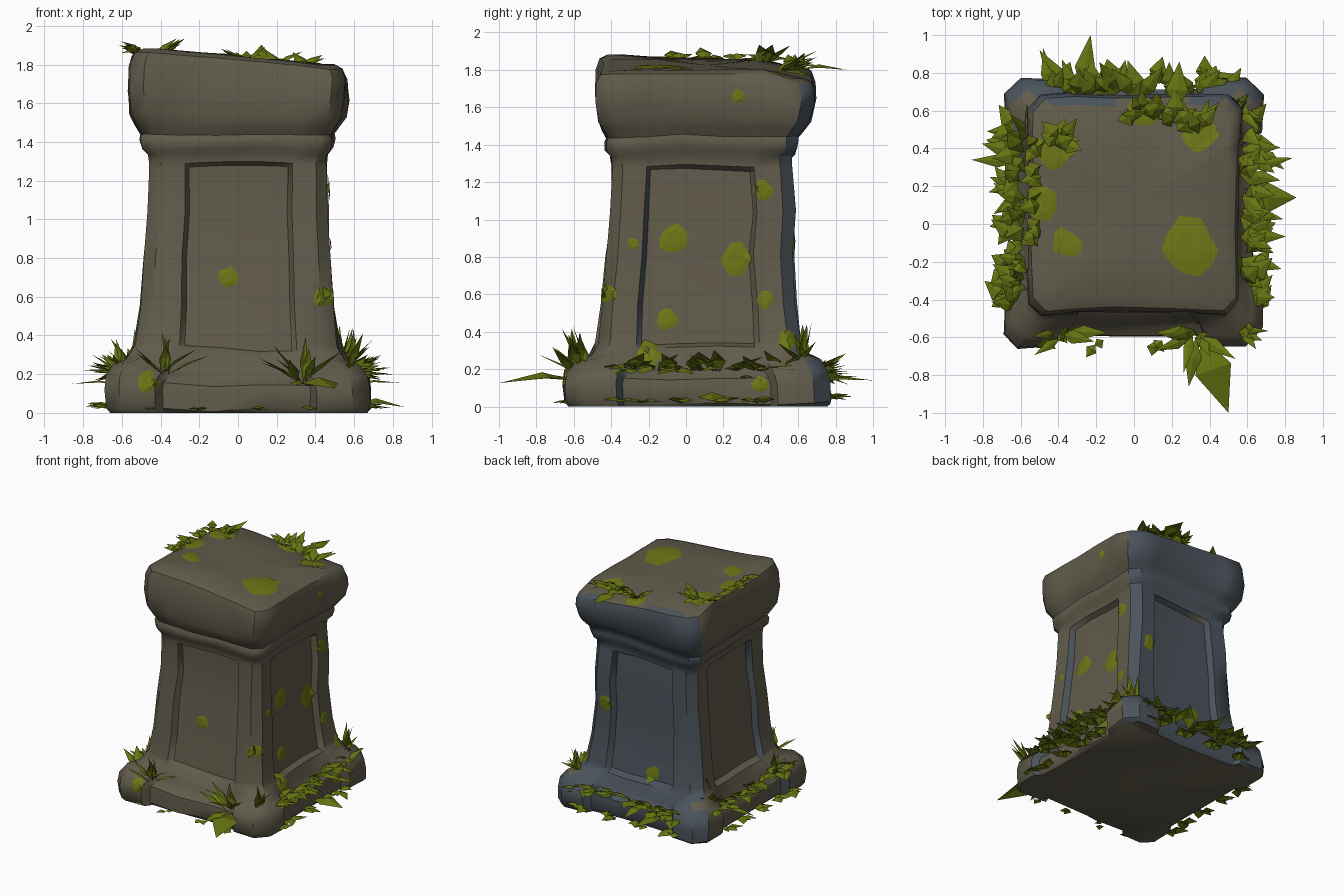
import bpy, bmesh, math, random
from mathutils import Vector, noise
from mathutils.bvhtree import BVHTree

if "Cube" in bpy.data.objects:
    bpy.data.objects.remove(bpy.data.objects["Cube"])

random.seed(7)


def material(name, rgb):
    m = bpy.data.materials.new(name)
    m.diffuse_color = (*rgb, 1)
    m.use_nodes = True
    m.node_tree.nodes["Principled BSDF"].inputs["Base Color"].default_value = m.diffuse_color
    return m


STONE = material("warm stone", (0.118, 0.105, 0.070))
BLUE = material("blue grey stone", (0.070, 0.087, 0.105))
MOSS = material("moss green", (0.150, 0.185, 0.008))
GRASS = material("grass green", (0.135, 0.175, 0.006))


def make_object(name, bm, mats):
    me = bpy.data.meshes.new(name)
    bm.to_mesh(me)
    ob = bpy.data.objects.new(name, me)
    bpy.context.collection.objects.link(ob)
    for m in mats:
        me.materials.append(m)
    return ob


# ---- stone pedestal: lofted chamfered square with recessed panels ----
# z, half width x, half width y, centre y, recess of side middles, drop of side middles
RINGS = [
    (0.00, .665, .69, .055, .05, 0), (0.03, .685, .71, .055, .05, 0),
    (0.12, .69, .715, .055, .055, 0), (0.19, .68, .705, .055, .05, .04),
    (0.25, .635, .66, .06, .05, .07), (0.275, .565, .59, .065, .0, .06),
    (0.34, .525, .55, .07, .0, .03), (0.36, .52, .545, .07, .045, .03),
    (0.55, .495, .52, .07, .045, 0), (0.80, .477, .50, .075, .045, 0),
    (1.05, .462, .485, .08, .045, 0), (1.27, .455, .475, .08, .04, 0),
    (1.29, .455, .475, .08, 0, 0), (1.34, .46, .48, .08, 0, 0),
    (1.37, .487, .508, .08, 0, 0), (1.42, .497, .515, .085, 0, 0),
    (1.445, .49, .51, .09, 0, 0), (1.49, .52, .54, .095, 0, 0),
    (1.54, .55, .57, .10, .005, 0), (1.65, .567, .585, .105, .01, 0),
    (1.76, .565, .58, .105, .005, 0), (1.81, .545, .56, .105, 0, 0),
    (1.83, .50, .515, .105, 0, 0), (1.83, .25, .26, .10, 0, 0),
]
TS = (-.87, -.60, -.55, -.2, .2, .55, .60, .87)


def warp(p):
    # worn surface and a sloping top
    q = p + noise.noise_vector(p * 2.6) * 0.026 + noise.noise_vector(p * 6) * 0.008
    k = min(1, max(0, (p.z - 1.5) / 0.3))
    q.z += k * (-0.065 * p.x - 0.02 * p.y)
    if p.z > 1.7 and p.y > 0.55:
        q.z -= 0.035
    if p.z < 0.01:
        q.z = 0
    return q


bm = bmesh.new()
loops = []
for z, hx, hy, cy, rec, drop in RINGS:
    loop = []
    for side in range(4):
        c, s = [(0, -1), (1, 0), (0, 1), (-1, 0)][side]
        for t in TS:
            inner = abs(t) < .58
            out = 1.0
            x = (c * out - s * t) * hx
            y = (s * out + c * t) * hy
            if inner:
                x -= c * rec
                y -= s * rec
            zz = z - (drop if inner else drop * .6 if abs(t) < .7 else 0)
            loop.append(bm.verts.new(warp(Vector((x, y + cy, zz)))))
    loops.append(loop)
n = len(loops[0])
for a, b in zip(loops, loops[1:]):
    for i in range(n):
        j = (i + 1) % n
        bm.faces.new((a[i], a[j], b[j], b[i]))
bm.faces.new(loops[0][::-1])
mid = bm.verts.new(warp(Vector((0, .1, 1.83))))
for i in range(n):
    bm.faces.new((loops[-1][i], loops[-1][(i + 1) % n], mid))
bmesh.ops.recalc_face_normals(bm, faces=bm.faces)
bm.normal_update()
for f in bm.faces:  # rear faces are bluish
    f.material_index = 1 if f.normal.y > 0.42 else 0
tree = BVHTree.FromBMesh(bm)
stone = make_object("stone_pedestal", bm, (STONE, BLUE))
bpy.context.view_layer.objects.active = stone
stone.select_set(True)
bpy.ops.object.shade_smooth_by_angle(angle=math.radians(42))

# ---- moss patches: thin irregular discs laid on the stone ----
moss = bmesh.new()


def patch(side, u, v, r):
    nrm = {"front": (0, -1, 0), "back": (0, 1, 0), "right": (1, 0, 0),
           "left": (-1, 0, 0), "top": (0, 0, 1)}[side]
    nrm = Vector(nrm)
    ua = Vector((0, 1, 0)) if side in ("right", "left") else Vector((1, 0, 0))
    va = Vector((0, 1, 0)) if side == "top" else Vector((0, 0, 1))

    def drape(du, dv, off, ref=None):
        o = ua * (u + du) + va * (v + dv)
        hit = tree.ray_cast(o + nrm * 3, -nrm)[0]
        d = hit.dot(nrm) if hit else ref
        if ref is not None and abs(d - ref) > 0.1:
            d = ref
        return moss.verts.new(o + nrm * (d + off))

    c = drape(0, 0, 0.009)
    ref = c.co.dot(nrm)
    k = 10
    rings = [[], []]
    for i in range(k):
        a = i * math.tau / k
        rr = r * random.uniform(.75, 1.2)
        for q, (s, off) in enumerate(((.55, .009), (1, .004))):
            rings[q].append(drape(math.cos(a) * rr * s, math.sin(a) * rr * s, off, ref))
    for i in range(k):
        j = (i + 1) % k
        for f in ((c, rings[0][i], rings[0][j]),
                  (rings[0][i], rings[1][i], rings[1][j], rings[0][j])):
            f = moss.faces.new(f)
            f.normal_update()
            if f.normal.dot(nrm) < 0:
                f.normal_flip()


for p in (("front", -.05, .70, .06), ("front", .43, .60, .045), ("front", -.47, .16, .06),
          ("right", -.07, .90, .085), ("right", .27, .79, .085), ("right", .41, 1.16, .055),
          ("right", -.10, .47, .055), ("right", -.41, .60, .045), ("right", .28, 1.66, .04),
          ("right", .42, .57, .045), ("right", -.28, .87, .035), ("right", .54, .36, .05),
          ("right", -.2, .28, .08), ("right", .4, .12, .05),
          ("top", .30, -.14, .16), ("top", -.36, -.10, .08), ("top", .35, .47, .09),
          ("top", -.42, .38, .10), ("top", -.48, .12, .09), ("top", .05, .6, .08),
          ("back", .33, .85, .06), ("back", -.1, .38, .06)):
    patch(*p)
make_object("moss_patches", moss, (MOSS,))


# ---- grass: folded diamond leaves gathered in tufts ----
def leaf(bm, base, tip, w):
    d = tip - base
    side = d.cross(Vector((0, 0, 1)))
    side = side.normalized() if side.length > .01 else Vector((1, 0, 0))
    up = side.cross(d).normalized()
    m = base + d * .42 + up * w * .25
    pts = [base, m + side * w / 2 - up * w * .15, m, m - side * w / 2 - up * w * .15, tip]
    for p in pts:
        p.x = max(-.86, min(.86, p.x))
        p.y = max(-1, min(1, p.y))
        p.z = max(.006, min(1.95, p.z))
    c, r, m, l, t = [bm.verts.new(p) for p in pts]
    for f in ((c, r, m), (c, m, l), (r, t, m), (m, t, l)):
        bm.faces.new(f)


def tuft(bm, pos, az, count, length, elev, width=.075, spread=1.1):
    for i in range(count):
        a = math.radians(az) + random.uniform(-spread, spread)
        e = math.radians(random.uniform(*elev))
        L = length * random.uniform(.65, 1.15)
        b = Vector(pos) + Vector([random.uniform(-.025, .025) for _ in "xy"] + [0])
        d = Vector((math.cos(a) * math.cos(e), math.sin(a) * math.cos(e), math.sin(e)))
        leaf(bm, b, b + d * L, width * random.uniform(.75, 1.3))


def row(bm, p0, p1, k, az, count, length, elev, width=.075):
    for i in range(k):
        p = Vector(p0).lerp(Vector(p1), i / max(1, k - 1))
        tuft(bm, p, az, count, length, elev, width)


base = bmesh.new()
# ledges on the two sides
row(base, (-.60, -.42, .19), (-.60, .48, .19), 9, 180, 5, .17, (-8, 45), .085)
row(base, (.58, -.40, .19), (.58, .50, .19), 9, 0, 5, .18, (-8, 40), .095)
# leaves lying on the ground
row(base, (-.64, -.4, .02), (-.64, .4, .02), 5, 180, 3, .15, (0, 12), .09)
row(base, (.63, -.45, .02), (.63, .4, .02), 5, 0, 3, .16, (0, 12), .09)
row(base, (-.5, -.62, .015), (.4, -.62, .015), 4, 270, 2, .09, (0, 10), .07)
# upright corner and front tufts
tuft(base, (-.38, -.58, .20), 270, 8, .22, (15, 85), .06, 1.7)
tuft(base, (.33, -.58, .16), 270, 9, .25, (15, 85), .065, 1.7)
tuft(base, (-.60, -.3, .2), 180, 5, .18, (40, 85), .05)
tuft(base, (.57, -.55, .22), 300, 6, .22, (35, 85), .05)
tuft(base, (.53, .62, .22), 40, 7, .23, (30, 85), .05, 1.6)
tuft(base, (-.55, .45, .22), 150, 5, .2, (30, 80), .05)
# rear edge
row(base, (-.42, .68, .16), (.02, .68, .16), 5, 95, 5, .22, (-15, 40), .085)
row(base, (.18, .68, .16), (.48, .68, .16), 3, 85, 4, .19, (-15, 35), .08)
row(base, (-.4, .74, .03), (.4, .74, .03), 4, 90, 3, .13, (0, 20), .09)
# long single leaves
for b, t, w in (((.36, -.60, .14), (.50, -1.0, .125), .20), ((.33, -.6, .15), (.29, -.86, .14), .09),
                ((-.28, .7, .13), (-.23, 1.0, .14), .11), ((-.36, .7, .13), (-.50, .92, .16), .10),
                ((-.62, .33, .15), (-.86, .34, .15), .07), ((.60, .14, .04), (.86, .14, .03), .16),
                ((.60, .3, .15), (.84, .35, .155), .07)):
    leaf(base, Vector(b), Vector(t), w)
make_object("base_grass", base, (GRASS,))

# grass on the cap edges
top = bmesh.new()
row(top, (-.50, -.05, 1.855), (-.50, .40, 1.85), 4, 175, 4, .12, (0, 38), .085)
tuft(top, (-.40, .44, 1.84), 80, 7, .15, (5, 40), .085, 2)
tuft(top, (.02, .58, 1.80), 110, 6, .14, (5, 45), .08, 1.6)
row(top, (.12, .56, 1.80), (.32, .50, 1.79), 3, 80, 5, .16, (0, 40), .085)
leaf(top, Vector((.22, .6, 1.80)), Vector((.24, .86, 1.80)), .12)
make_object("cap_grass", top, (GRASS,))
